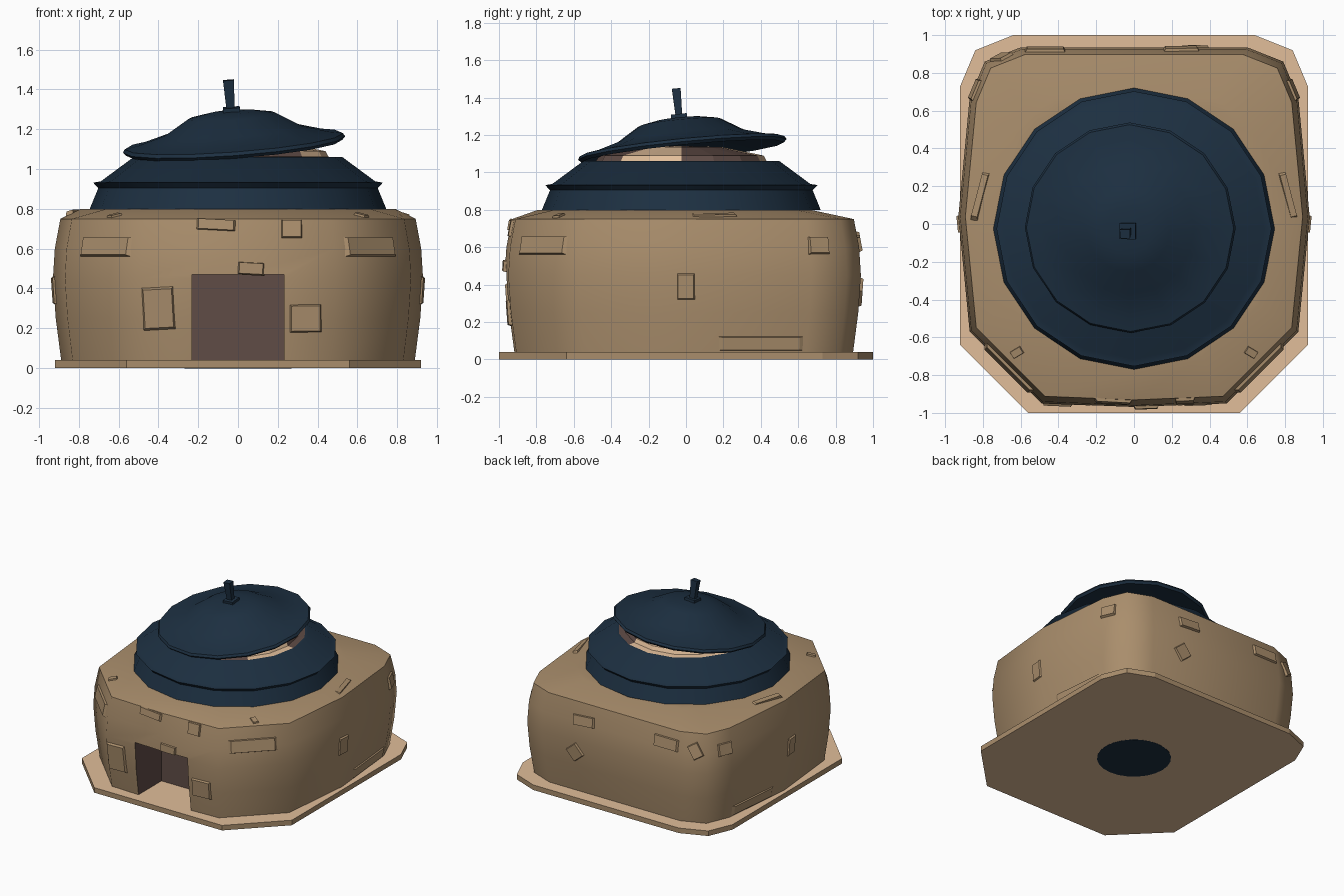
import bpy, bmesh, math
from mathutils import Vector, Matrix
from mathutils.bvhtree import BVHTree

if "Cube" in bpy.data.objects:
    bpy.data.objects.remove(bpy.data.objects["Cube"])


def mat(name, rgb):
    m = bpy.data.materials.new(name)
    m.diffuse_color = (*rgb, 1)
    m.use_nodes = True
    m.node_tree.nodes["Principled BSDF"].inputs["Base Color"].default_value = m.diffuse_color
    return m


CLAY = mat("clay", (0.40, 0.27, 0.15))
SAND = mat("light_sand", (0.75, 0.51, 0.32))
BROWN = mat("dark_brown", (0.118, 0.073, 0.062))
NAVY = mat("navy", (0.012, 0.029, 0.053))


def select(ob):
    bpy.ops.object.select_all(action='DESELECT')
    bpy.context.view_layer.objects.active = ob
    ob.select_set(True)


def make(name, bm, mats, smooth=None):
    bmesh.ops.recalc_face_normals(bm, faces=bm.faces[:])
    me = bpy.data.meshes.new(name)
    bm.to_mesh(me)
    bm.free()
    ob = bpy.data.objects.new(name, me)
    bpy.context.collection.objects.link(ob)
    for m in mats:
        me.materials.append(m)
    if smooth:
        select(ob)
        bpy.ops.object.shade_smooth_by_angle(angle=math.radians(smooth))
    return ob


def loft(rings, caps=True):
    """Surface through rings of 3D points, capped at both ends if wanted."""
    bm = bmesh.new()
    vs = [[bm.verts.new(p) for p in r] for r in rings]
    n = len(vs[0])
    for a, b in zip(vs, vs[1:]):
        for i in range(n):
            j = (i + 1) % n
            bm.faces.new((a[i], a[j], b[j], b[i]))
    if caps:
        bm.faces.new(vs[0][::-1])
        bm.faces.new(vs[-1])
    return bm


def lathe(profile, n=16, caps=True):
    return loft([[(r * math.cos(2 * math.pi * i / n), r * math.sin(2 * math.pi * i / n), z)
                  for i in range(n)] for r, z in profile], caps)


def mirrored(half):
    return half + [(-x, y) for x, y in reversed(half) if x > 0]


def box(size, matrix, taper=1.0):
    bm = bmesh.new()
    bmesh.ops.create_cube(bm, size=1)
    for v in bm.verts:
        if v.co.z > 0:
            v.co.x *= taper
            v.co.y *= taper
    bmesh.ops.scale(bm, vec=size, verts=bm.verts)
    bmesh.ops.transform(bm, matrix=matrix, verts=bm.verts)
    return bm


# base slab: clay sides, light sand top and bottom
outline = mirrored([(0.56, -1), (0.92, -0.64), (0.92, 0.73), (0.84, 0.92), (0.64, 1)])
base = make("base_slab", loft([[(x, y, z) for x, y in outline] for z in (0, 0.04)]), [CLAY, SAND])
for f in base.data.polygons:
    f.material_index = int(abs(f.normal.z) > 0.5)

# dark disc under the slab
make("underside_disc", lathe([(0.27, -0.001), (0.27, 0.002)], 24), [NAVY])

# bulging walls, roof sloping up to the dome
plan = mirrored([(0, -0.97), (0.49, -0.95), (0.87, -0.57), (0.93, 0.04),
                 (0.87, 0.67), (0.79, 0.86), (0.6, 0.935)])
rings = [[(x * s, y * s, z) for x, y in plan]
         for s, z in ((0.955, 0.035), (0.985, 0.25), (1.0, 0.45), (0.99, 0.60), (0.96, 0.75))]
top = []
for x, y in plan:
    d = Vector((x, y)).normalized() * 0.79
    top.append((d.x, d.y, 0.80))
lip = [(x * 0.9, y * 0.9, 0.80) for x, y, z in top]
bm = loft(rings + [top, lip])
bmesh.ops.recalc_face_normals(bm, faces=bm.faces[:])
tree = BVHTree.FromBMesh(bm)
walls = make("walls", bm, [CLAY, BROWN])

# doorway recess cut into the front
cutter = make("doorway_cutter", box((0.46, 0.60, 0.47), Matrix.Translation((0, -0.93, 0.235))), [BROWN])
mod = walls.modifiers.new("doorway", 'BOOLEAN')
mod.operation = 'DIFFERENCE'
mod.solver = 'EXACT'
mod.object = cutter
select(walls)
bpy.ops.object.modifier_apply(modifier="doorway")
bpy.data.objects.remove(cutter)
for f in walls.data.polygons:
    c = f.center
    f.material_index = int(abs(c.x) < 0.235 and c.z < 0.475 and -0.9 < c.y < -0.6)
bpy.ops.object.shade_smooth_by_angle(angle=math.radians(48))

# open the hidden floor and the roof below the dome
bm = bmesh.new()
bm.from_mesh(walls.data)
hidden = [f for f in bm.faces if abs(f.normal.z) > 0.99 and f.calc_area() > 1.0]
bmesh.ops.delete(bm, geom=hidden, context='FACES')
bm.to_mesh(walls.data)
bm.free()


# slightly raised bricks, placed by casting a ray onto the wall
def brick(name, origin, direction, w, h, roll=0, depth=0.03):
    hit, n, _, _ = tree.ray_cast(Vector(origin), Vector(direction).normalized())
    if hit is None:
        return
    n = n if n.dot(Vector(direction)) < 0 else -n
    up = Vector((0, 0, 1)) if abs(n.z) < 0.8 else Vector((n.x, n.y, 0)).normalized()
    side = up.cross(n).normalized()
    m = Matrix((side, n.cross(side), n)).transposed().to_4x4()
    m = Matrix.Translation(hit) @ m @ Matrix.Rotation(math.radians(roll), 4, 'Z')
    make(name, box((w, h, depth), m, 0.84), [CLAY])


for x, z, w, h, roll in ((-0.11, 0.72, 0.21, 0.06, -3), (0.27, 0.70, 0.11, 0.10, 0),
                         (0.065, 0.50, 0.14, 0.065, -3), (-0.40, 0.30, 0.17, 0.23, 3),
                         (0.34, 0.25, 0.17, 0.15, 1)):
    brick("front_brick", (x, -2, z), (0, 1, 0), w, h, roll)
for x, z, w, h, roll in ((0.25, 0.62, 0.20, 0.085, 4), (0.32, 0.36, 0.12, 0.12, 40),
                         (-0.47, 0.64, 0.23, 0.095, 0)):
    brick("back_brick", (x, 2, z), (0, -1, 0), w, h, roll)
brick("back_corner_brick", (-0.70, 2, 0.62), (0, -1, 0), 0.12, 0.09, -60)
for s in (-1, 1):
    for y, z, w, h, d in ((0, 0.39, 0.10, 0.15, 0.02), (0.71, 0.61, 0.125, 0.10, 0.025),
                          (0.40, 0.085, 0.49, 0.08, 0.02)):
        brick("side_brick", (s * 2, y, z), (-s, 0, 0), w, h, 0, d)
    brick("corner_brick", (s * 1.66, -1.76, 0.61), (-s, 1, 0), 0.38, 0.105)
    brick("roof_side_brick", (s * 0.815, 0.15, 2), (0, 0, -1), 0.27, 0.04, s * 3, 0.022)
    brick("roof_corner_brick", (s * 0.62, -0.68, 2), (0, 0, -1), 0.045, 0.07, s * 15, 0.022)

# lower dome ring with a lip, open at the top
bm = lathe([(0.745, 0.80), (0.702, 0.905), (0.728, 0.932),
            (0.69, 0.938), (0.525, 1.06), (0.505, 1.06)], caps=False)
bmesh.ops.translate(bm, vec=(0, -0.025, 0), verts=bm.verts)
make("lower_dome", bm, [NAVY], 40)

# mound seen through the gap under the lid, partly brown
bm = lathe([(0.51, 1.057), (0.455, 1.062), (0.44, 1.09), (0.22, 1.135), (0.05, 1.14)], caps=False)
bmesh.ops.translate(bm, vec=(0, -0.025, 0), verts=bm.verts)
mound = make("inner_mound", bm, [SAND, BROWN])
for f in mound.data.polygons:
    a = math.degrees(math.atan2(f.center.y + 0.025, f.center.x))
    f.material_index = int(0 < a < 75 or -85 < a < -50)

# tilted lid, lowest toward the front left
tilt = (Matrix.Translation((-0.02, -0.02, 1.125)) @
        Vector((0, 0, 1)).rotation_difference(Vector((-0.075, -0.10, 1))).to_matrix().to_4x4())
bm = lathe([(0.30, 0.025), (0.545, -0.018), (0.56, -0.002), (0.55, 0.015), (0.48, 0.027),
            (0.345, 0.067), (0.22, 0.143), (0.12, 0.162), (0.02, 0.168)])
bmesh.ops.transform(bm, matrix=tilt, verts=bm.verts)
make("tilted_lid", bm, [NAVY], 25)

# plate and post on the lid
make("post_plate", box((0.085, 0.085, 0.022), tilt @ Matrix.Translation((0, 0, 0.175))), [NAVY])
make("post", box((0.042, 0.036, 0.14), tilt @ Matrix.Translation((-0.004, 0, 0.255)), 1.3), [NAVY])
